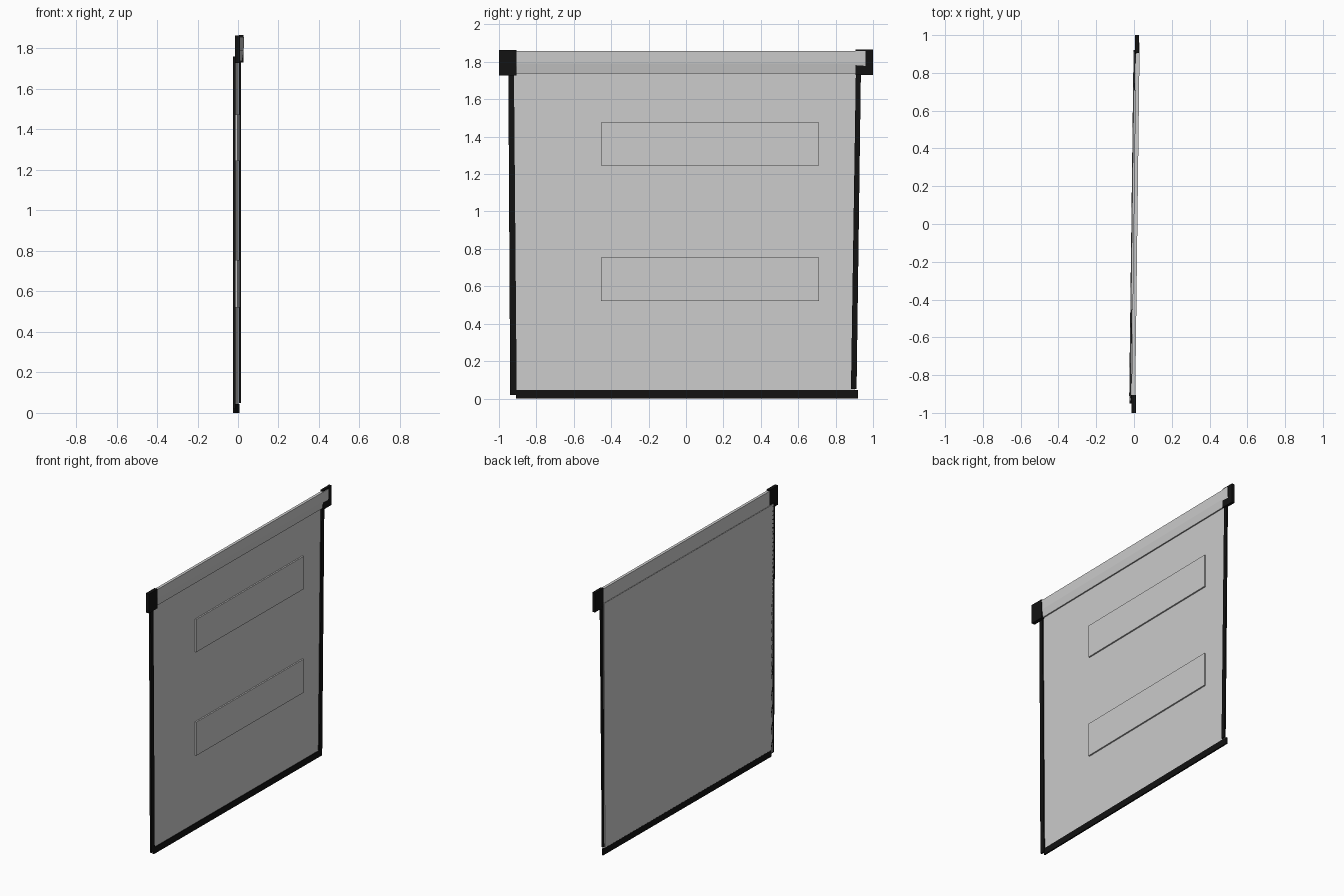
import bpy, bmesh

if "Cube" in bpy.data.objects:
    bpy.data.objects.remove(bpy.data.objects["Cube"])

SLOPE = 0.0125  # the whole blind is turned slightly: x grows along y

black = bpy.data.materials.new("black_plastic")
black.diffuse_color = (0.006, 0.006, 0.006, 1)
black.use_nodes = True
black.node_tree.nodes["Principled BSDF"].inputs["Base Color"].default_value = black.diffuse_color


def loft(name, ends, mat=None, slope=SLOPE):
    """Solid between two matching outlines, with the slight turn applied."""
    bm = bmesh.new()
    rings = [[bm.verts.new((x + slope * y, y, z)) for x, y, z in ring] for ring in ends]
    n = len(rings[0])
    bm.faces.new(rings[0])
    bm.faces.new(rings[1])
    for i in range(n):
        j = (i + 1) % n
        bm.faces.new((rings[0][i], rings[0][j], rings[1][j], rings[1][i]))
    bmesh.ops.recalc_face_normals(bm, faces=bm.faces)
    mesh = bpy.data.meshes.new(name)
    bm.to_mesh(mesh)
    bm.free()
    obj = bpy.data.objects.new(name, mesh)
    bpy.context.collection.objects.link(obj)
    if mat:
        mesh.materials.append(mat)
    return obj


def slab(name, x, bottom, top, mat=None, slope=SLOPE):
    """Upright slab; bottom and top are (y0, y1, z), so sides may lean."""
    x0, x1 = x
    ends = [[(x0, y0, z), (x1, y0, z), (x1, y1, z), (x0, y1, z)]
            for y0, y1, z in (bottom, top)]
    return loft(name, ends, mat, slope)


# Fabric sheet, slightly wider at the top
slab("screen_fabric", (-0.013, -0.008), (-0.92, 0.90, 0.025), (-0.935, 0.91, 1.76))

# Two shallow window panels on the face
for label, z0, z1 in (("lower", 0.52, 0.755), ("upper", 1.245, 1.475)):
    slab(label + "_window", (-0.008, 0.002), (-0.455, 0.71, z0), (-0.455, 0.71, z1))

# Side guide strips and bottom weight bar
slab("left_guide", (-0.013, 0.0), (-0.94, -0.905, 0.02), (-0.95, -0.92, 1.76), black)
slab("right_guide", (-0.007, 0.003), (0.882, 0.912, 0.05), (0.908, 0.935, 1.74), black)
slab("bottom_bar", (-0.014, -0.004), (-0.91, 0.92, 0.0), (-0.91, 0.92, 0.045), black)

# Head cover with a chamfered lower front
profile = [(-0.002, 1.737), (0.007, 1.737), (0.016, 1.79), (0.018, 1.857), (-0.002, 1.857)]
loft("head_cover", [[(x, y, z) for x, z in profile] for y in (-0.95, 0.96)])

# End caps
slab("left_end_cap", (-0.014, 0.010), (-1.0, -0.905, 1.728), (-1.0, -0.905, 1.863), black, 0)
slab("right_end_cap", (0.006, 0.026), (0.905, 1.0, 1.73), (0.905, 1.0, 1.866), black, 0)
